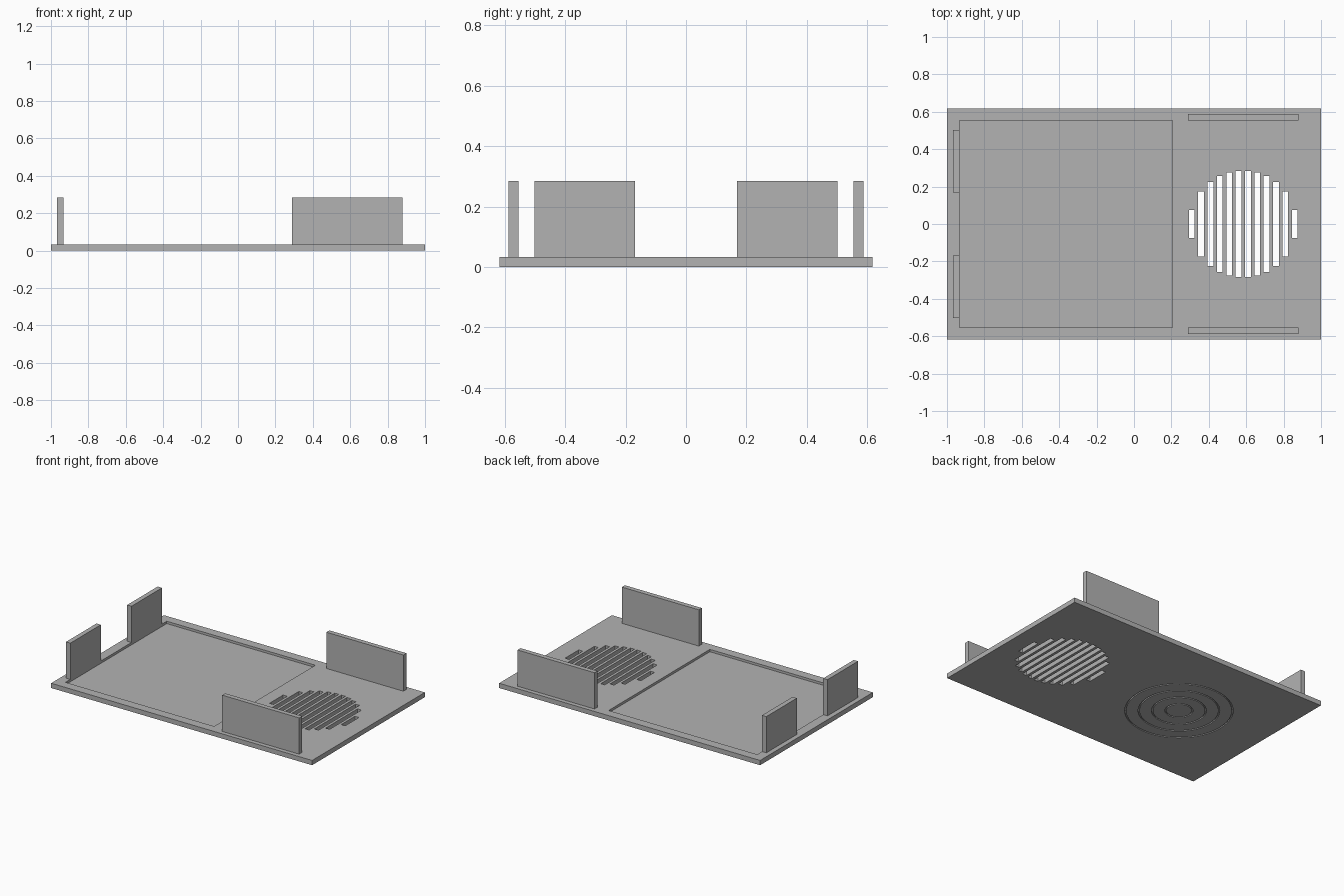
import bpy, bmesh, math
from mathutils import Matrix

old = bpy.data.objects.get("Cube")
if old:
    bpy.data.objects.remove(old, do_unlink=True)

grey = bpy.data.materials.new("plain grey")
grey.use_nodes = True
colour = (0.45, 0.45, 0.45, 1)
grey.diffuse_color = colour
grey.node_tree.nodes["Principled BSDF"].inputs["Base Color"].default_value = colour

THICK = 0.033    # base plate thickness
TOP = 0.284      # top of the upright tabs


def add_box(bm, x0, x1, y0, y1, z0, z1):
    centre = ((x0 + x1) / 2, (y0 + y1) / 2, (z0 + z1) / 2)
    size = (x1 - x0, y1 - y0, z1 - z0, 1)
    bmesh.ops.create_cube(bm, size=1, matrix=Matrix.Translation(centre) @ Matrix.Diagonal(size))


def add_ring(bm, cx, radius, width, z0, z1, steps=64):
    # square-section ring lying flat
    section = [(radius - width / 2, z0), (radius + width / 2, z0),
               (radius + width / 2, z1), (radius - width / 2, z1)]
    loops = []
    for i in range(steps):
        a = math.tau * i / steps
        loops.append([bm.verts.new((cx + r * math.cos(a), r * math.sin(a), z)) for r, z in section])
    for i, here in enumerate(loops):
        after = loops[(i + 1) % steps]
        for j in range(4):
            k = (j + 1) % 4
            bm.faces.new((here[j], after[j], after[k], here[k]))


def finish(bm, name):
    bmesh.ops.recalc_face_normals(bm, faces=bm.faces)
    mesh = bpy.data.meshes.new(name)
    bm.to_mesh(mesh)
    bm.free()
    mesh.materials.append(grey)
    obj = bpy.data.objects.new(name, mesh)
    bpy.context.collection.objects.link(obj)
    return obj


def box(name, *bounds):
    bm = bmesh.new()
    add_box(bm, *bounds)
    return finish(bm, name)


# Base plate
plate = box("base_plate", -1, 1, -0.617, 0.617, 0, THICK)

# Cutter: shallow tray recess, round grille of slots, rings engraved underneath
bm = bmesh.new()
add_box(bm, -0.934, 0.205, -0.554, 0.554, THICK / 2, 0.1)
for i in range(12):
    offset = (i - 5.5) * 0.05
    half = math.sqrt(0.285 ** 2 - offset ** 2)
    x = 0.584 + offset
    add_box(bm, x - 0.0155, x + 0.0155, -half, half, -0.1, 0.1)
for i in range(1, 5):
    add_ring(bm, -0.365, i / 12, 0.0085, -0.02, 0.0085)
cutter = finish(bm, "plate_cutter")
cutter.hide_render = True

cut = plate.modifiers.new("cut", "BOOLEAN")
cut.operation = "DIFFERENCE"
cut.solver = "EXACT"
cut.object = cutter
bpy.context.view_layer.objects.active = plate
bpy.ops.object.modifier_apply(modifier="cut")
bpy.data.objects.remove(cutter, do_unlink=True)

# Upright tabs, mirrored front to back
for side, s in (("front", -1), ("back", 1)):
    ys = sorted((s * 0.554, s * 0.587))
    box(side + "_side_tab", 0.29, 0.88, *ys, THICK, TOP)
    ys = sorted((s * 0.168, s * 0.502))
    box(side + "_end_tab", -0.967, -0.934, *ys, THICK, TOP)
